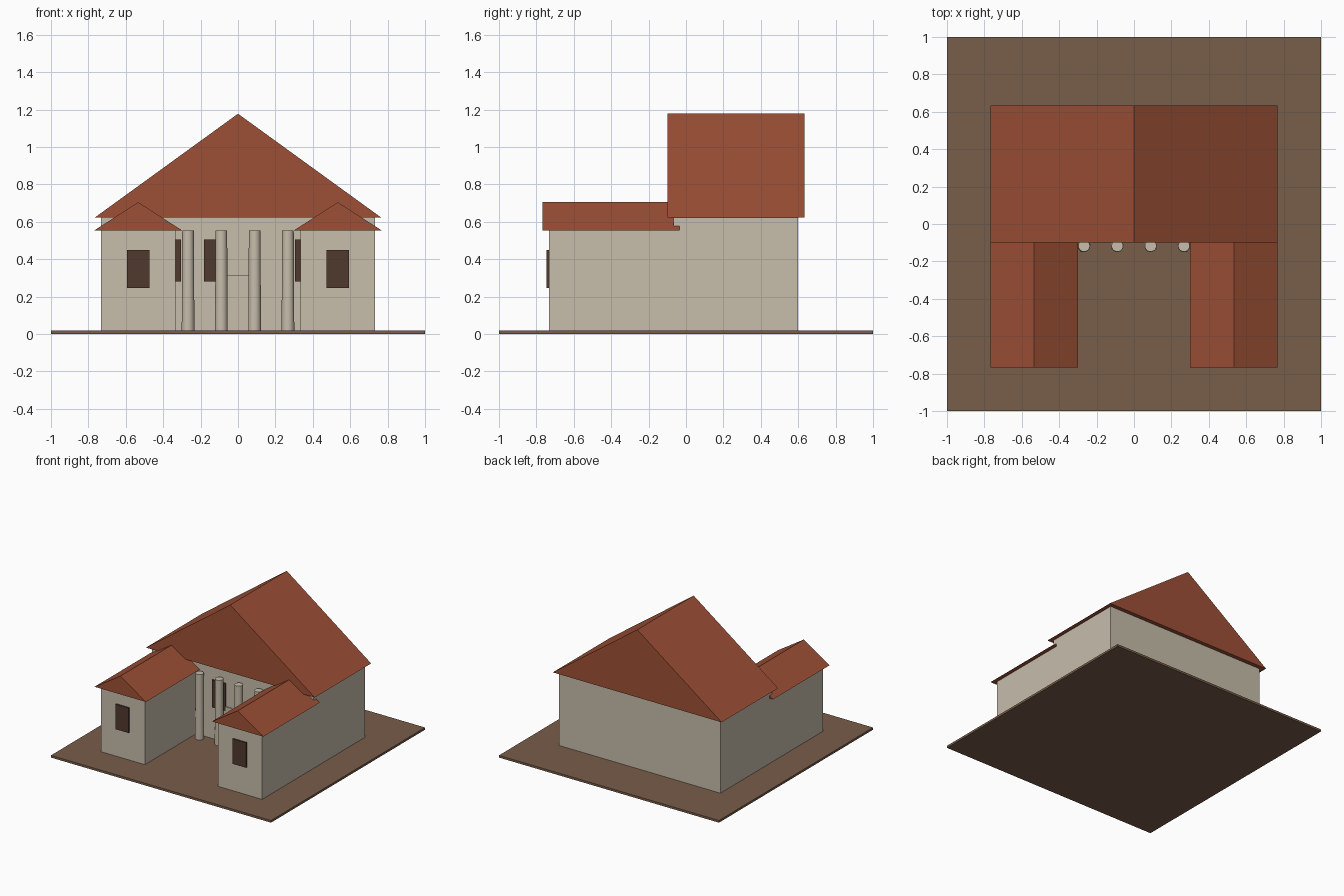
import bpy

cube = bpy.data.objects.get("Cube")
if cube:
    bpy.data.objects.remove(cube, do_unlink=True)


def material(name, srgb):
    col = [(c / 255 / 12.92 if c < 11 else ((c / 255 + 0.055) / 1.055) ** 2.4) for c in srgb] + [1]
    m = bpy.data.materials.new(name)
    m.use_nodes = True
    m.diffuse_color = col
    m.node_tree.nodes["Principled BSDF"].inputs["Base Color"].default_value = col
    return m


plaster = material("plaster", (199, 189, 171))
tile = material("roof tile", (157, 80, 54))
earth = material("earth", (121, 93, 74))
dark_wood = material("dark wood", (80, 58, 46))


def mesh_object(name, verts, faces, mat):
    me = bpy.data.meshes.new(name)
    me.from_pydata(verts, [], faces)
    me.materials.append(mat)
    ob = bpy.data.objects.new(name, me)
    bpy.context.collection.objects.link(ob)
    return ob


def box(name, x, y, z, mat):
    verts = [(a, b, c) for a in x for b in y for c in z]
    faces = [(0, 1, 3, 2), (4, 6, 7, 5), (0, 4, 5, 1), (2, 3, 7, 6), (0, 2, 6, 4), (1, 5, 7, 3)]
    return mesh_object(name, verts, faces, mat)


def gable(name, x, y, z, mat):
    """Solid triangular roof with its ridge along y."""
    mid = (x[0] + x[1]) / 2
    verts = [(a, b, c) for b in y for a, c in ((x[0], z[0]), (x[1], z[0]), (mid, z[1]))]
    faces = [(0, 1, 2), (3, 5, 4), (0, 3, 4, 1), (1, 4, 5, 2), (2, 5, 3, 0)]
    return mesh_object(name, verts, faces, mat)


GROUND = 0.018

# Ground slab and main hall
box("ground_slab", (-1, 1), (-1, 1), (0, GROUND), earth)
box("main_hall", (-0.733, 0.733), (-0.067, 0.6), (GROUND, 0.622), plaster)
gable("main_roof", (-0.767, 0.767), (-0.1, 0.633), (0.622, 1.178), tile)

# Two front wings
for side, s in (("left", 1), ("right", -1)):
    def span(a, b):
        return sorted((s * a, s * b))
    box(side + "_wing", span(0.333, 0.733), (-0.733, -0.067), (GROUND, 0.555), plaster)
    gable(side + "_wing_roof", span(0.3, 0.767), (-0.767, -0.034), (0.555, 0.705), tile)
    box(side + "_wing_window", span(0.472, 0.594), (-0.745, -0.733), (0.245, 0.45), dark_wood)
    box(side + "_hall_window", span(0.305, 0.425), (-0.079, -0.067), (0.28, 0.505), dark_wood)

# Hall entrance
box("centre_window", (-0.182, -0.06), (-0.079, -0.067), (0.28, 0.505), dark_wood)
box("door", (-0.09, 0.09), (-0.077, -0.067), (GROUND, 0.315), plaster)

# Portico columns
for i in range(4):
    bpy.ops.mesh.primitive_cone_add(vertices=24, radius1=0.034, radius2=0.031, depth=0.555 - GROUND,
                                    location=(-0.267 + i * 0.178, -0.117, (0.555 + GROUND) / 2))
    col = bpy.context.object
    col.name = "column_%d" % (i + 1)
    col.data.materials.append(plaster)
    bpy.ops.object.shade_smooth_by_angle()
